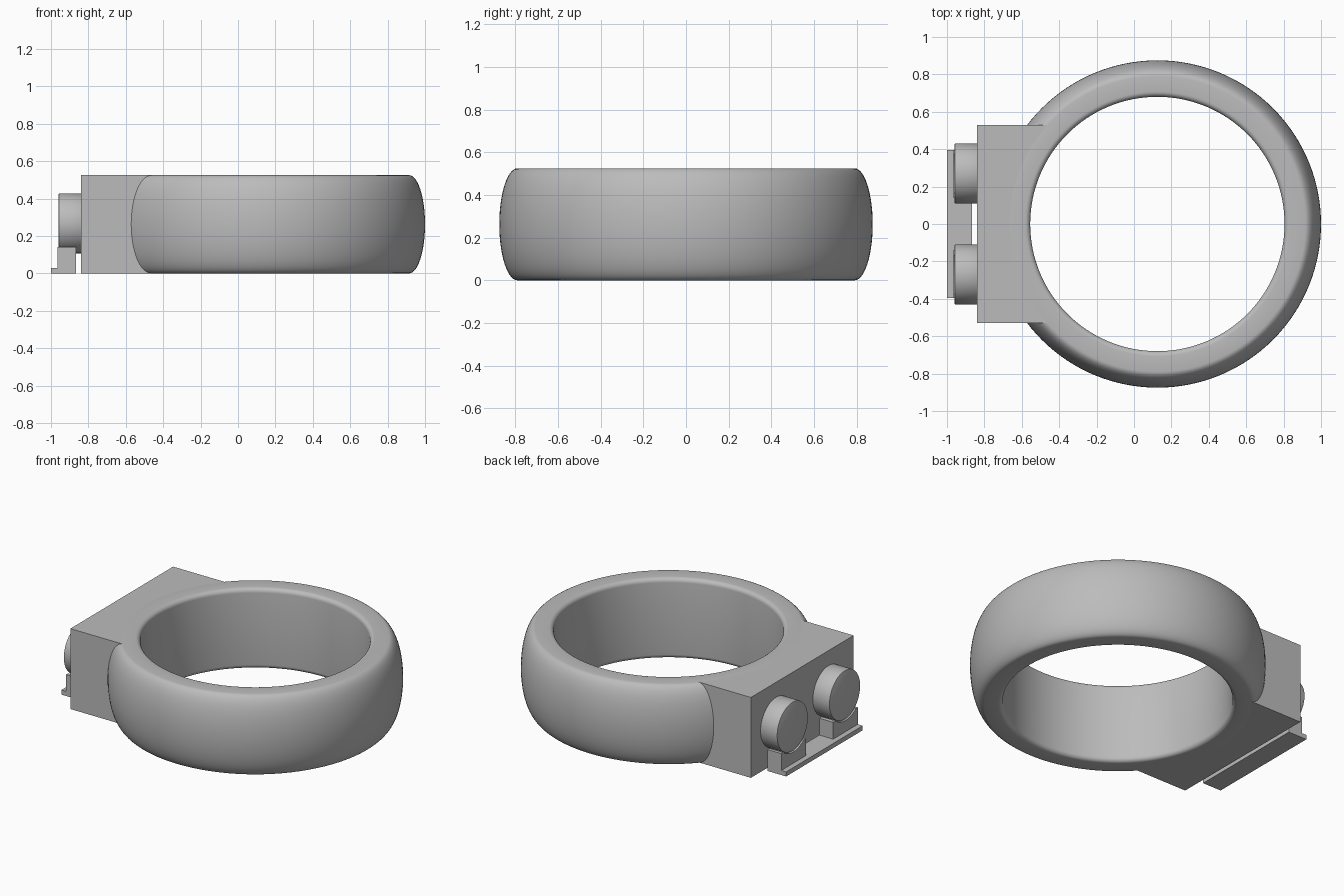
import bpy
import bmesh
from math import sin, cos, pi, asin, tau
from mathutils import Vector, Matrix

cube = bpy.data.objects.get("Cube")
if cube:
    bpy.data.objects.remove(cube)

grey = bpy.data.materials.new("plain grey")
grey.use_nodes = True
colour = (0.5, 0.5, 0.5, 1)
grey.diffuse_color = colour
grey.node_tree.nodes["Principled BSDF"].inputs["Base Color"].default_value = colour

HEIGHT = 0.525
MID = HEIGHT / 2
CENTRE = Vector((0.125, 0, 0))
BORE, FLAT, OUTER = 0.68, 0.79, 0.875   # ring radii
FILLET = 0.028
BLOCK_Y = 0.53
KNOB_Y, KNOB_Z, KNOB_R = 0.27, 0.267, 0.16


def finish(bm, name, smooth=True):
    bmesh.ops.recalc_face_normals(bm, faces=bm.faces)
    mesh = bpy.data.meshes.new(name)
    bm.to_mesh(mesh)
    bm.free()
    obj = bpy.data.objects.new(name, mesh)
    bpy.context.collection.objects.link(obj)
    mesh.materials.append(grey)
    if smooth:
        bpy.ops.object.select_all(action='DESELECT')
        obj.select_set(True)
        bpy.context.view_layer.objects.active = obj
        bpy.ops.object.shade_smooth_by_angle(angle=pi / 6)
    return obj


def prism(name, points, depth):
    """Extrude a flat outline along a vector."""
    bm = bmesh.new()
    face = bm.faces.new([bm.verts.new(p) for p in points])
    moved = bmesh.ops.extrude_face_region(bm, geom=[face])["geom"]
    verts = [g for g in moved if isinstance(g, bmesh.types.BMVert)]
    bmesh.ops.translate(bm, verts=verts, vec=depth)
    return finish(bm, name)


def arc(cu, cv, ru, rv, start, end, steps):
    return [(cu + ru * cos(a), cv + rv * sin(a))
            for a in (start + (end - start) * i / steps for i in range(steps + 1))]


# Ring: bulging outside, straight bore with rounded rims
profile = arc(FLAT, MID, OUTER - FLAT, MID, -pi / 2, pi / 2, 28)
profile += arc(BORE + FILLET, HEIGHT - FILLET, FILLET, FILLET, pi / 2, pi, 6)
profile += arc(BORE + FILLET, FILLET, FILLET, FILLET, pi, 1.5 * pi, 6)
bm = bmesh.new()
verts = [bm.verts.new((CENTRE.x + r, 0, z)) for r, z in profile]
edges = [bm.edges.new((v, verts[i - 1])) for i, v in enumerate(verts)]
bmesh.ops.spin(bm, geom=verts + edges, cent=CENTRE, axis=(0, 0, 1),
               angle=tau, steps=128, use_merge=True)
bmesh.ops.remove_doubles(bm, verts=bm.verts, dist=1e-5)
finish(bm, "ring")

# Mounting block, hollowed to follow the ring
half = asin(BLOCK_Y / FLAT)
outline = [(-0.84, -BLOCK_Y), (-0.84, BLOCK_Y)]
outline += arc(CENTRE.x, 0, FLAT, FLAT, pi - half, pi + half, 32)
prism("mounting_block", [(x, y, 0) for x, y in outline], (0, 0, HEIGHT))

# Base strip joining the two cradles
prism("base_strip", [(-1, -0.395, 0), (-0.865, -0.395, 0),
                     (-0.865, 0.395, 0), (-1, 0.395, 0)], (0, 0, 0.03))

for side, label in ((1, "back"), (-1, "front")):
    # Round knob
    bm = bmesh.new()
    place = Matrix.Translation((-0.895, side * KNOB_Y, KNOB_Z)) @ Matrix.Rotation(pi / 2, 4, 'Y')
    bmesh.ops.create_cone(bm, cap_ends=True, segments=64, radius1=KNOB_R,
                          radius2=KNOB_R, depth=0.13, matrix=place)
    rims = [e for e in bm.edges if any(len(f.verts) > 4 for f in e.link_faces)]
    bmesh.ops.bevel(bm, geom=rims, offset=0.006, segments=2, affect='EDGES', profile=0.5)
    finish(bm, label + "_knob")

    # Cradle with a curved seat under the knob
    top, seat = 0.14, KNOB_R + 0.004
    spread = pi / 2 - asin((KNOB_Z - top) / seat)
    inner, outer = 0.14, 0.395
    shape = [(inner, 0), (outer, 0), (outer, top)]
    shape += arc(KNOB_Y, KNOB_Z, seat, seat, -pi / 2 + spread, -pi / 2 - spread, 16)
    shape += [(inner, top)]
    prism(label + "_cradle", [(-0.965, side * y, z) for y, z in shape], (0.1, 0, 0))
